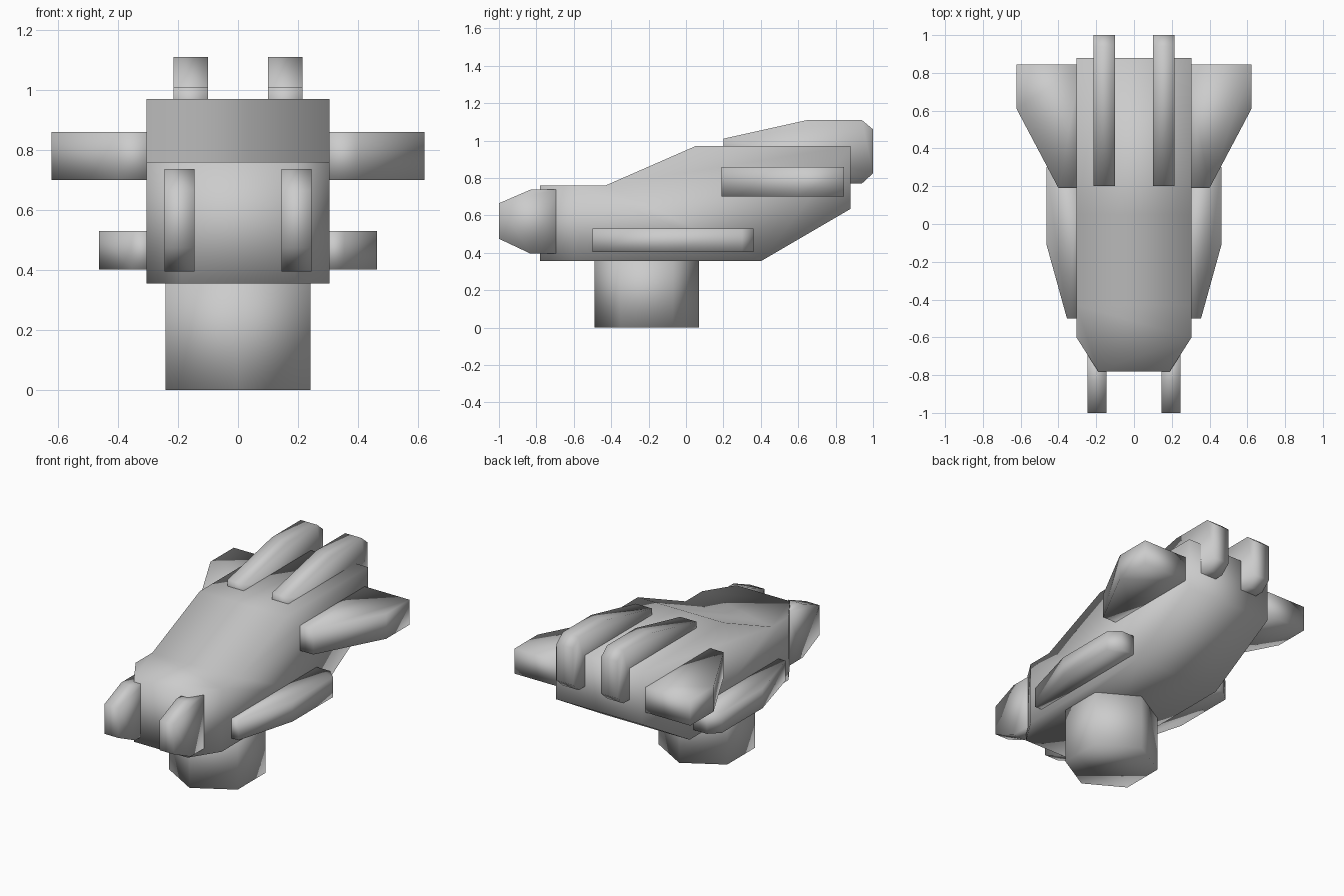
import bpy, bmesh
from mathutils import Vector

if "Cube" in bpy.data.objects:
    bpy.data.objects.remove(bpy.data.objects["Cube"])


def finish(bm, name, mirror=False):
    bmesh.ops.recalc_face_normals(bm, faces=bm.faces)
    for f in bm.faces:
        f.smooth = True
    mesh = bpy.data.meshes.new(name)
    bm.to_mesh(mesh)
    bm.free()
    obj = bpy.data.objects.new(name, mesh)
    bpy.context.collection.objects.link(obj)
    if mirror:
        obj.modifiers.new("Mirror", 'MIRROR').use_mirror_merge = False
    return obj


def prism(points, depth):
    """Closed prism: 3D outline swept along the depth vector."""
    bm = bmesh.new()
    face = bm.faces.new([bm.verts.new(p) for p in points])
    ext = bmesh.ops.extrude_face_region(bm, geom=[face], use_keep_orig=True)
    verts = [g for g in ext["geom"] if isinstance(g, bmesh.types.BMVert)]
    bmesh.ops.translate(bm, vec=Vector(depth), verts=verts)
    return bm


def side_prism(profile, x0, x1):
    return prism([(x0, y, z) for y, z in profile], (x1 - x0, 0, 0))


def plan_prism(outline, z0, z1):
    return prism([(x, y, z0) for x, y in outline], (0, 0, z1 - z0))


# Main body: side profile with both front corners sliced off
body = side_prism([(-0.78, 0.355), (-0.78, 0.76), (-0.43, 0.76), (0.05, 0.97),
                   (0.88, 0.97), (0.88, 0.635), (0.40, 0.355)], -0.305, 0.305)
for side in (-1, 1):
    cut = bmesh.ops.bisect_plane(
        body, geom=body.verts[:] + body.edges[:] + body.faces[:],
        plane_co=(side * 0.305, -0.60, 0), plane_no=(side * 0.18, -0.115, 0),
        clear_outer=True)
    rim = [g for g in cut["geom_cut"] if isinstance(g, bmesh.types.BMEdge)]
    bmesh.ops.contextual_create(body, geom=rim)
finish(body, "body")

# Six-sided pedestal
base = bmesh.new()
bmesh.ops.create_cone(base, cap_ends=True, segments=6, radius1=0.28,
                      radius2=0.28, depth=0.40)
bmesh.ops.translate(base, vec=(0, -0.21, 0.20), verts=base.verts)
finish(base, "pedestal")

# Front prongs
finish(side_prism([(-1.0, 0.475), (-1.0, 0.665), (-0.83, 0.738), (-0.69, 0.738),
                   (-0.69, 0.395), (-0.83, 0.395)], 0.145, 0.245),
       "front_prong", True)

# Top rear fins, hooked over the back edge
finish(side_prism([(0.20, 0.92), (0.20, 1.01), (0.65, 1.11), (0.94, 1.11),
                   (1.0, 1.06), (1.0, 0.825), (0.94, 0.77), (0.84, 0.77)],
                  0.10, 0.215), "top_fin", True)

# Upper wings
finish(plan_prism([(0.28, 0.19), (0.40, 0.19), (0.622, 0.61),
                   (0.622, 0.845), (0.28, 0.845)], 0.70, 0.86),
       "upper_wing", True)

# Lower side fins
finish(plan_prism([(0.28, -0.50), (0.355, -0.50), (0.463, -0.11),
                   (0.463, 0.30), (0.40, 0.36), (0.28, 0.36)], 0.403, 0.53),
       "lower_side_fin", True)
